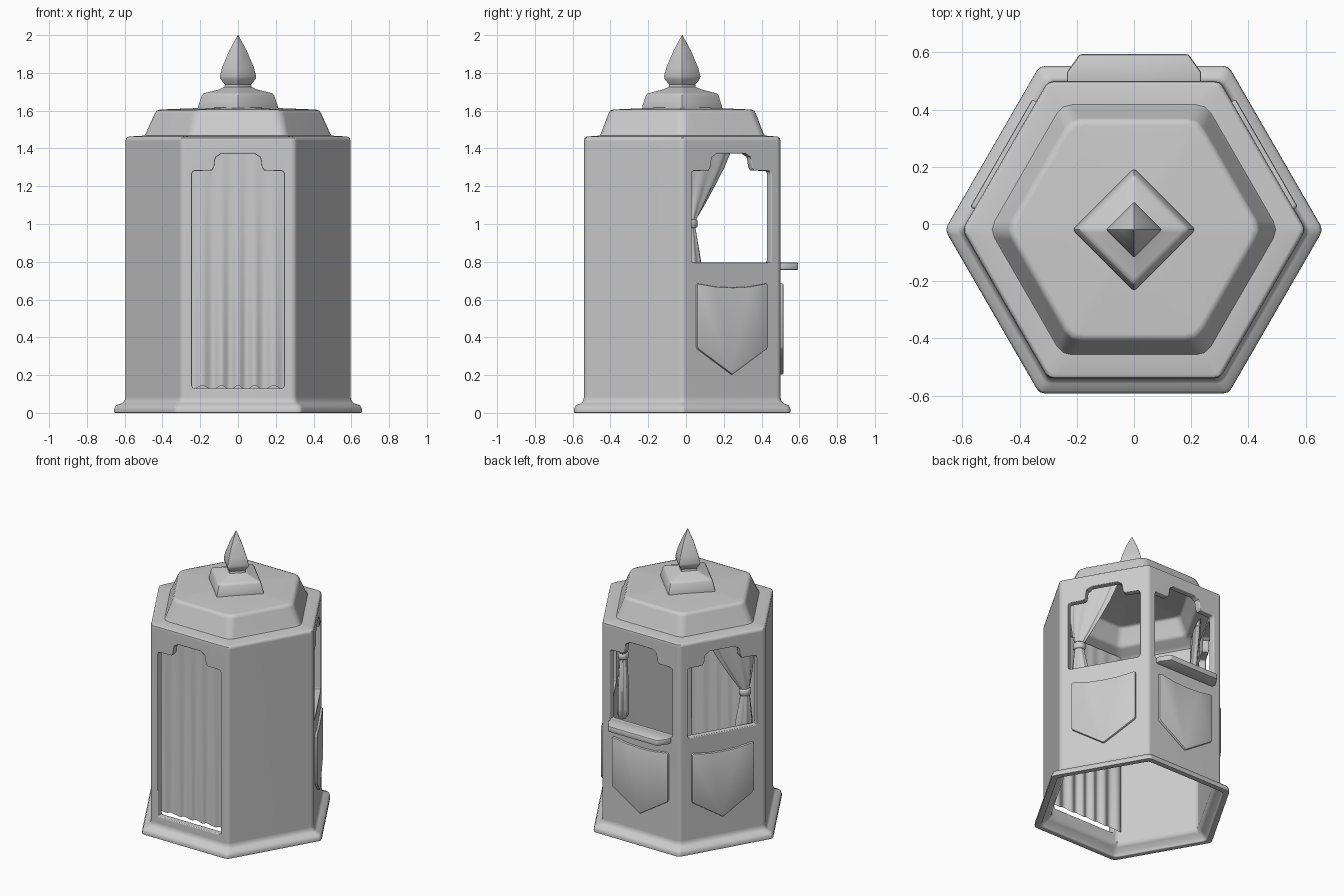
import bpy, bmesh, math
from mathutils import Vector

if "Cube" in bpy.data.objects:
    bpy.data.objects.remove(bpy.data.objects["Cube"], do_unlink=True)

CY = -0.02                      # depth of the booth's axis
FRONT, RIGHT, BACK, LEFT = -90, 30, 90, 150

grey = bpy.data.materials.new("plain_grey")
grey.use_nodes = True
GREY = (0.6, 0.6, 0.6, 1)
grey.diffuse_color = GREY
for node in grey.node_tree.nodes:
    if node.type == 'BSDF_PRINCIPLED':
        node.inputs["Base Color"].default_value = GREY


def wall_point(angle, u, d, z):
    """Point at u along a wall, d out from the axis, height z."""
    a = math.radians(angle)
    c, s = math.cos(a), math.sin(a)
    return Vector((d * c - u * s, CY + d * s + u * c, z))


def make_object(name, bm):
    bmesh.ops.recalc_face_normals(bm, faces=bm.faces)
    mesh = bpy.data.meshes.new(name)
    bm.to_mesh(mesh)
    bm.free()
    mesh.materials.append(grey)
    ob = bpy.data.objects.new(name, mesh)
    bpy.context.collection.objects.link(ob)
    return ob


def activate(ob):
    bpy.ops.object.select_all(action='DESELECT')
    ob.select_set(True)
    bpy.context.view_layer.objects.active = ob


def smooth(ob, degrees=35):
    activate(ob)
    bpy.ops.object.shade_smooth_by_angle(angle=math.radians(degrees))


def bevel(ob, width, limit=50):
    mod = ob.modifiers.new("soft_edges", 'BEVEL')
    mod.width, mod.segments = width, 2
    mod.limit_method = 'ANGLE'
    mod.angle_limit = math.radians(limit)
    activate(ob)
    bpy.ops.object.modifier_apply(modifier=mod.name)


def loft(name, rings):
    """Skin a list of equal rings and cap both ends."""
    bm = bmesh.new()
    rows = [[bm.verts.new(p) for p in ring] for ring in rings]
    n = len(rows[0])
    bm.faces.new(rows[0])
    bm.faces.new(rows[-1])
    for a, b in zip(rows, rows[1:]):
        for i in range(n):
            j = (i + 1) % n
            bm.faces.new((a[i], a[j], b[j], b[i]))
    return make_object(name, bm)


def polygon(sides, apothem, z, corner):
    """Regular polygon with softened corners."""
    half = apothem * math.tan(math.pi / sides)
    corner = min(corner, half * 0.4)
    pts = []
    for k in range(sides):
        angle = 180 / sides + k * 360 / sides
        end = wall_point(angle, half - corner, apothem, z)
        tip = wall_point(angle, half, apothem, z)
        start = wall_point(angle + 360 / sides, corner - half, apothem, z)
        pts += [end, (end + tip * 2 + start) / 4, start]
    return pts


def plate(name, angle, outline, d0, d1):
    """Extrude a (u, z) outline out from a wall."""
    return loft(name, [[wall_point(angle, u, d, z) for u, z in outline] for d in (d0, d1)])


def mirrored(half):
    """Complete an outline given its +u half from top to bottom."""
    return half + [(-u, z) for u, z in reversed(half) if u > 0]


# Hollow hexagonal booth: ceiling and inside walls, then plinth, walls and roof
inner = [(.05, 1.58, .01), (.33, 1.565, .03), (.35, 1.55, .03), (.385, 1.455, .03),
         (.4, 1.435, .03), (.455, 1.415, .02), (.475, 1.395, .02),
         (.475, .07, .02), (.5, .045, .02), (.525, .025, .02), (.535, 0, .02)]
outer = [(.573, 0, .02), (.572, .022, .02), (.564, .04, .02), (.538, .05, .02),
         (.525, .062, .02), (.52, .085, .02), (.52, 1.44, .02), (.517, 1.455, .02),
         (.505, 1.463, .02), (.437, 1.468, .035), (.43, 1.48, .035),
         (.39, 1.585, .04), (.382, 1.6, .04), (.365, 1.606, .04), (.05, 1.62, .01)]
shell = loft("booth_shell", [polygon(6, a, z, c) for a, z, c in inner + outer])


# Door and three windows with a stepped head
def opening(half, sill):
    return mirrored([(half * .36, 1.373), (half * .42, 1.362), (half * .48, 1.355),
                     (half * .5, 1.335), (half * .52, 1.3), (half * .57, 1.283),
                     (half - .015, 1.281), (half - .004, 1.276), (half, 1.263),
                     (half, sill + .015), (half - .004, sill + .004), (half - .015, sill)])


for angle, half, sill in ((FRONT, .244, .13), (RIGHT, .242, .795),
                          (BACK, .242, .795), (LEFT, .242, .795)):
    cutter = plate("opening_cutter", angle, opening(half, sill), .42, .6)
    cutter.hide_render = True
    cut = shell.modifiers.new("opening", 'BOOLEAN')
    cut.operation, cut.solver, cut.object = 'DIFFERENCE', 'EXACT', cutter
    activate(shell)
    bpy.ops.object.modifier_apply(modifier=cut.name)
    bpy.data.objects.remove(cutter, do_unlink=True)
bevel(shell, .006, 65)
smooth(shell, 45)
normals = shell.modifiers.new("even_shading", 'WEIGHTED_NORMAL')
normals.keep_sharp = True

# Square cap and pointed finial
cap = loft("roof_cap", [polygon(4, a, z, .012) for a, z in (
    (.152, 1.605), (.152, 1.625), (.147, 1.645), (.139, 1.68), (.133, 1.69),
    (.12, 1.696), (.075, 1.712), (.055, 1.725))])
finial = loft("roof_finial", [polygon(4, a, z, .004) for a, z in (
    (.06, 1.7), (.051, 1.728), (.05, 1.738), (.067, 1.768),
    (.069, 1.782), (.06, 1.83), (.033, 1.92), (.001, 2.0))])
smooth(cap)
smooth(finial)

# Pointed shield panels below the windows
shield = mirrored([(0, .664), (.1, .668), (.205, .684), (.217, .68),
                   (.217, .35), (.21, .338), (.015, .212), (0, .202)])
for name, angle in (("right_panel", RIGHT), ("back_panel", BACK), ("left_panel", LEFT)):
    panel = plate(name, angle, shield, .51, .536)
    bevel(panel, .007)
    smooth(panel)

# Counter shelf under the back window
shelf_edge = [(-.235, .5), (.235, .5), (.235, .55), (.19, .614), (-.19, .614), (-.235, .55)]
shelf = loft("back_shelf", [[wall_point(BACK, u, d, z) for u, d in shelf_edge]
                            for z in (.756, .797)])
bevel(shelf, .008)
smooth(shelf)

# Full curtain in the doorway, pleated with a scalloped hem
bm = bmesh.new()
COLS, ROWS = 72, 10
grid = []
for r in range(ROWS + 1):
    t = r / ROWS
    row = []
    for c in range(COLS + 1):
        u = -.28 + .56 * c / COLS
        wave = math.cos(u * 62 + math.sin(u * 11))
        hem = .132 + .012 * wave
        row.append(bm.verts.new(wall_point(
            FRONT, u, .44 + wave * (.001 + .011 * t), 1.41 + (hem - 1.41) * t)))
    grid.append(row)
for a, b in zip(grid, grid[1:]):
    for i in range(COLS):
        bm.faces.new((a[i], a[i + 1], b[i + 1], b[i]))
smooth(make_object("door_curtain", bm), 80)


# Tied-back curtains at the front edge of the side windows
def drape(name, angle, side, sections, pleat):
    rings = []
    for z, u, half, depth in sections:
        ring = []
        for k in range(48):
            a = k * math.tau / 48
            f = 1 + pleat * math.cos(8 * a)
            ring.append(wall_point(angle, side * (u + half * f * math.cos(a)),
                                   .43 + depth * f * math.sin(a), z))
        rings.append(ring)
    smooth(loft(name, rings), 60)


cloth = [(1.41, -.105, .155, .016), (1.3, -.128, .128, .02), (1.2, -.155, .098, .023),
         (1.1, -.18, .063, .025), (1.03, -.196, .034, .025), (1.0, -.2, .024, .022),
         (.96, -.2, .033, .026), (.8, -.193, .056, .034), (.65, -.19, .06, .036),
         (.59, -.19, .056, .034), (.575, -.19, .04, .025)]
band = [(1.025, -.2, .03, .028), (1.018, -.2, .04, .034),
        (.985, -.2, .04, .034), (.978, -.2, .03, .028)]
for label, angle, side in (("right", RIGHT, 1), ("left", LEFT, -1)):
    drape(label + "_window_curtain", angle, side, cloth, .08)
    drape(label + "_curtain_tie", angle, side, band, 0)
